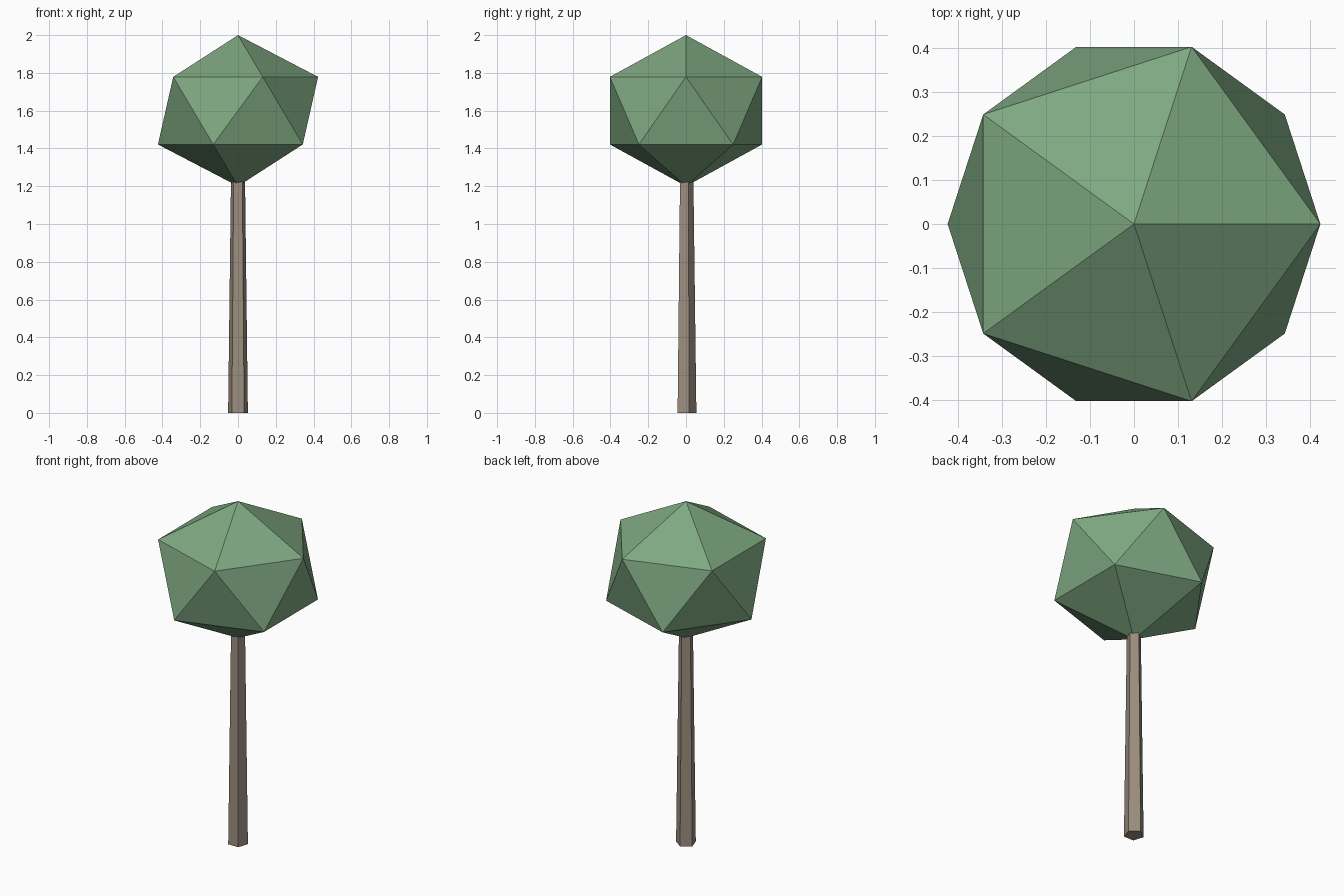
import bpy
import bmesh
from mathutils import Matrix

cube = bpy.data.objects.get("Cube")
if cube:
    bpy.data.objects.remove(cube, do_unlink=True)


def make_material(name, colour):
    mat = bpy.data.materials.new(name)
    mat.use_nodes = True
    mat.diffuse_color = colour
    mat.node_tree.nodes["Principled BSDF"].inputs["Base Color"].default_value = colour
    return mat


def add_object(name, bm, mat):
    mesh = bpy.data.meshes.new(name)
    bm.to_mesh(mesh)
    bm.free()
    mesh.materials.append(mat)
    obj = bpy.data.objects.new(name, mesh)
    bpy.context.collection.objects.link(obj)
    return obj


leaf_green = make_material("leaf green", (0.21, 0.39, 0.22, 1))
bark_brown = make_material("bark brown", (0.33, 0.27, 0.21, 1))

# Trunk: tapered five-sided post, one corner to the back, tip inside the crown
TRUNK_HEIGHT = 1.25
bm = bmesh.new()
bmesh.ops.create_cone(bm, cap_ends=True, segments=5, radius1=0.055, radius2=0.039,
                      depth=TRUNK_HEIGHT,
                      matrix=Matrix.Translation((0, 0, TRUNK_HEIGHT / 2)))
add_object("trunk", bm, bark_brown)

# Crown: slightly flattened icosahedron
RADIUS, HALF_HEIGHT = 0.474, 0.4
bm = bmesh.new()
bmesh.ops.create_icosphere(bm, subdivisions=1, radius=RADIUS)
bmesh.ops.scale(bm, vec=(1, 1, HALF_HEIGHT / RADIUS), verts=bm.verts)
bmesh.ops.translate(bm, vec=(0, 0, 2 - HALF_HEIGHT), verts=bm.verts)
add_object("crown", bm, leaf_green)
